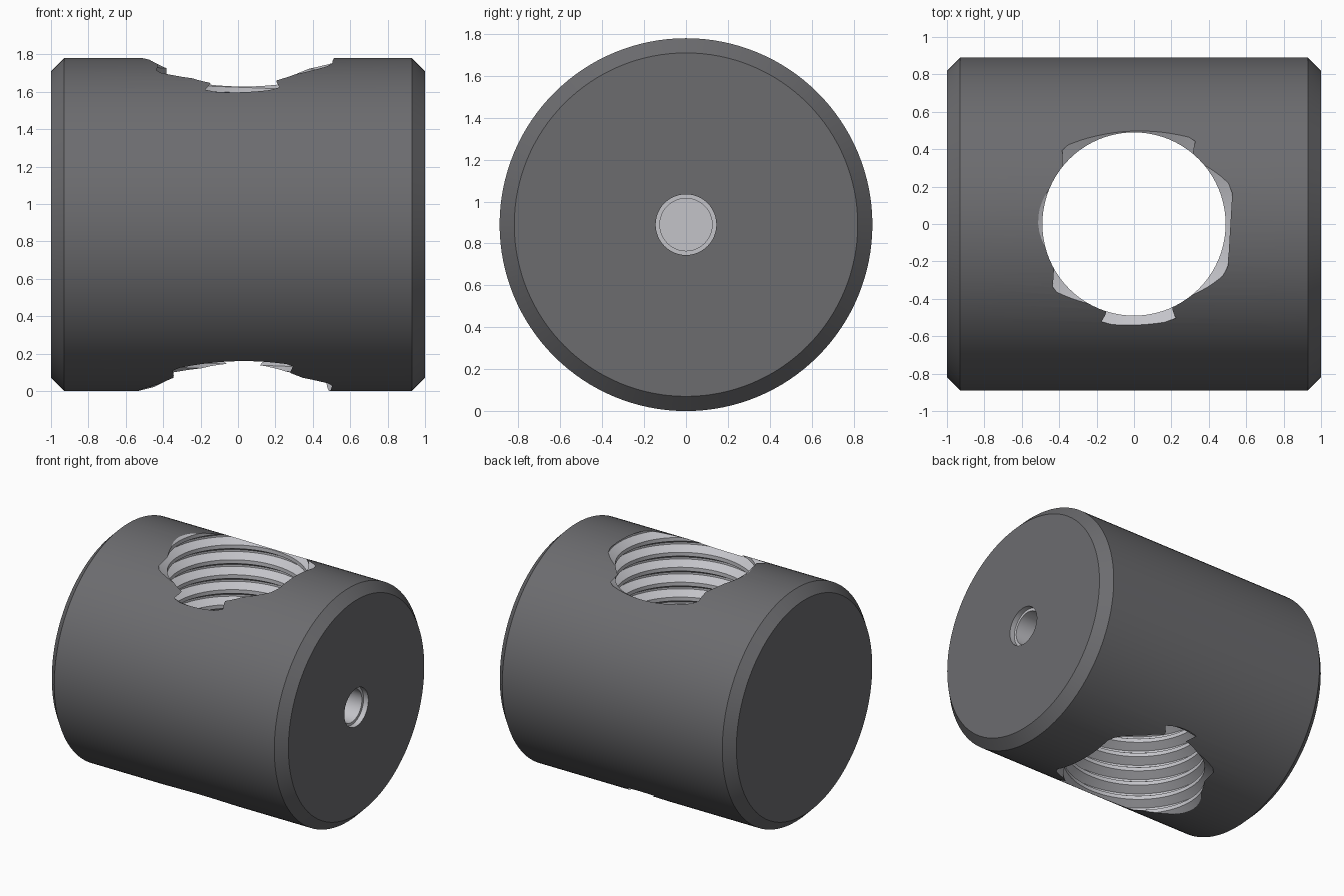
import bpy, bmesh
from math import sin, cos, pi, radians

if "Cube" in bpy.data.objects:
    bpy.data.objects.remove(bpy.data.objects["Cube"])

R = 0.89          # body radius, also height of its axis
PITCH = 0.114
MINOR, MAJOR = 0.49, 0.55


def material(name, v):
    m = bpy.data.materials.new(name)
    m.diffuse_color = (v, v, v * 1.06, 1)
    m.use_nodes = True
    m.node_tree.nodes["Principled BSDF"].inputs["Base Color"].default_value = m.diffuse_color
    return m


def finish(name, bm, mat):
    bmesh.ops.recalc_face_normals(bm, faces=bm.faces)
    me = bpy.data.meshes.new(name)
    bm.to_mesh(me)
    bm.free()
    me.materials.append(mat)
    ob = bpy.data.objects.new(name, me)
    bpy.context.collection.objects.link(ob)
    return ob


def lathe_x(name, profile, segs, mat):
    """Closed solid turned about the x axis at z = R from (x, radius) points."""
    bm = bmesh.new()
    rings = [[bm.verts.new((x, r * cos(2 * pi * i / segs), R + r * sin(2 * pi * i / segs)))
              for i in range(segs)] for x, r in profile]
    for a, b in zip(rings, rings[1:]):
        for i in range(segs):
            j = (i + 1) % segs
            bm.faces.new((a[i], a[j], b[j], b[i]))
    bm.faces.new(rings[0])
    bm.faces.new(rings[-1])
    return finish(name, bm, mat)


def thread_cutter(name, z0, turns, mat, segs=80):
    """Solid screw about the z axis with a trapezoid thread."""
    prof = [(MAJOR, -PITCH / 16), (MAJOR, PITCH / 16),
            (MINOR, PITCH * 0.375), (MINOR, PITCH * 0.625)]
    bm = bmesh.new()
    total = segs * turns
    rows = []
    for n in range(total + 1):
        t = 2 * pi * n / segs - pi / 2
        rows.append([bm.verts.new((r * cos(t), r * sin(t), z0 + PITCH * n / segs + dz))
                     for r, dz in prof])

    def vert(n, k):
        return rows[n][k] if k < 4 else rows[n + segs][0]

    last = total - segs
    for n in range(last):
        for k in range(4):
            bm.faces.new((vert(n, k), vert(n + 1, k), vert(n + 1, k + 1), vert(n, k + 1)))
    # ragged end loops closed with fans
    for start, z in ((0, z0), (last, z0 + PITCH * turns)):
        loop = [rows[start + s][0] for s in range(segs + 1)]
        loop += [rows[start][k] for k in (3, 2, 1)]
        c = bm.verts.new((0, 0, z))
        for a, b in zip(loop, loop[1:] + loop[:1]):
            bm.faces.new((a, b, c))
    for v in [v for v in bm.verts if not v.link_faces]:
        bm.verts.remove(v)
    return finish(name, bm, mat)


dark = material("dark_steel", 0.15)
light = material("bare_steel", 0.55)

# chamfered cylindrical body
body = lathe_x("barrel_nut", [(-1, 0.82), (-0.93, R), (0.93, R), (1, 0.82)], 128, dark)

# threaded cross hole: a groove centre lies at z = 1.61 on the front side
screw = thread_cutter("thread_cutter", 1.61 - 17 * PITCH, 22, light)

# stepped blind hole in the right end
pin = lathe_x("end_hole_cutter", [(1.1, 0.145), (0.96, 0.145), (0.96, 0.125), (0.75, 0.125)],
              48, light)

bpy.context.view_layer.objects.active = body
body.select_set(True)
for cutter in (screw, pin):
    mod = body.modifiers.new("cut", 'BOOLEAN')
    mod.operation = 'DIFFERENCE'
    mod.solver = 'EXACT'
    mod.material_mode = 'TRANSFER'
    mod.object = cutter
    bpy.ops.object.modifier_apply(modifier=mod.name)
    bpy.data.objects.remove(cutter)

bpy.ops.object.shade_smooth_by_angle(angle=radians(30))
